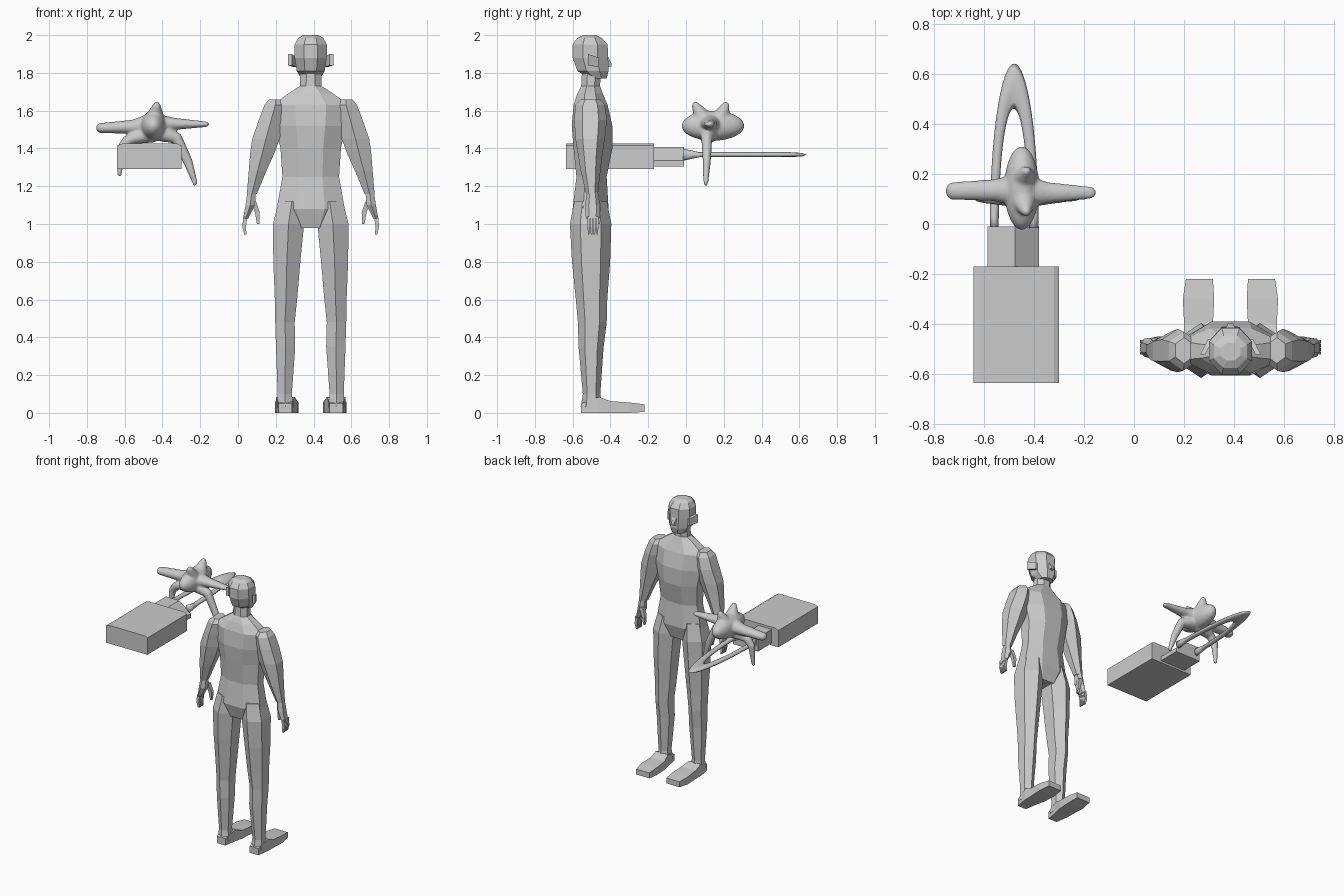
import bpy, bmesh
from math import sin, cos, pi
from mathutils import Vector, Matrix

CX = 0.385   # centre line of the standing figure


def skin(name, rings, smooth=False):
    """Bridge a list of equal-length point rings and cap both ends."""
    bm = bmesh.new()
    rows = [[bm.verts.new(p) for p in r] for r in rings]
    n = len(rows[0])
    for a, b in zip(rows, rows[1:]):
        for i in range(n):
            j = (i + 1) % n
            bm.faces.new((a[i], a[j], b[j], b[i]))
    bm.faces.new(rows[0])
    bm.faces.new(rows[-1])
    bmesh.ops.recalc_face_normals(bm, faces=bm.faces)
    me = bpy.data.meshes.new(name)
    bm.to_mesh(me)
    bm.free()
    ob = bpy.data.objects.new(name, me)
    bpy.context.collection.objects.link(ob)
    if smooth:
        me.shade_smooth()
    return ob


def loft(name, sections, side=1, n=8):
    """Faceted vertical loft; section = z, x0, x1, y0, y1 (x from centre line)."""
    rings = []
    k = 1 / cos(pi / n)
    for z, x0, x1, y0, y1 in sections:
        ring = []
        for i in range(n):
            a = (i + 0.5) * 2 * pi / n
            x = (x0 + x1) / 2 + (x1 - x0) / 2 * k * cos(a)
            y = (y0 + y1) / 2 + (y1 - y0) / 2 * k * sin(a)
            ring.append((CX + side * x, y, z))
        rings.append(ring)
    return skin(name, rings)


def along_y(name, sections, side=1):
    """Four-sided loft along y; section = y, x0, x1, z0, z1."""
    return skin(name, [[(CX + side * x, y, z) for x, z in
                        ((x0, z0), (x1, z0), (x1, z1), (x0, z1))]
                       for y, x0, x1, z0, z1 in sections])


def extrude_y(name, profile, y0, y1):
    return skin(name, [[(x, y, z) for x, z in profile] for y in (y0, y1)])


# Figure: torso, neck and head
loft("torso", [(z, -r, r, y0, y1) for z, r, y0, y1 in (
    (0.98, 0.11, -0.57, -0.44), (1.08, 0.18, -0.60, -0.41),
    (1.25, 0.15, -0.58, -0.42), (1.40, 0.16, -0.595, -0.39),
    (1.52, 0.185, -0.605, -0.39), (1.63, 0.20, -0.595, -0.415),
    (1.69, 0.12, -0.575, -0.44), (1.73, 0.058, -0.555, -0.455),
    (1.82, 0.055, -0.55, -0.45))])
loft("head", [(z, -r, r, y0, y1) for z, r, y0, y1 in (
    (1.77, 0.05, -0.51, -0.42), (1.81, 0.074, -0.575, -0.41),
    (1.88, 0.085, -0.60, -0.412), (1.95, 0.085, -0.60, -0.415),
    (1.985, 0.066, -0.575, -0.445), (2.0, 0.04, -0.545, -0.475))])
along_y("nose", [(-0.42, -0.02, 0.02, 1.83, 1.90),
                 (-0.395, -0.01, 0.01, 1.835, 1.85)])

# Figure: mirrored limbs
for s, tag in ((-1, "left"), (1, "right")):
    along_y(tag + "_ear", [(-0.52, 0.10, 0.12, 1.84, 1.90),
                           (-0.46, 0.07, 0.09, 1.83, 1.88)], s)
    loft(tag + "_arm", [
        (1.66, 0.15, 0.22, -0.55, -0.46), (1.63, 0.13, 0.245, -0.575, -0.44),
        (1.55, 0.145, 0.275, -0.58, -0.43), (1.45, 0.165, 0.31, -0.575, -0.44),
        (1.38, 0.19, 0.32, -0.565, -0.45), (1.28, 0.235, 0.328, -0.55, -0.46),
        (1.16, 0.285, 0.338, -0.525, -0.47)], s, 6)
    loft(tag + "_palm", [
        (1.17, 0.29, 0.335, -0.52, -0.47), (1.10, 0.295, 0.345, -0.53, -0.46),
        (1.03, 0.33, 0.358, -0.525, -0.462)], s, 6)
    for i in range(4):
        y = -0.521 + i * 0.015
        loft(f"{tag}_finger_{i + 1}", [
            (1.04, 0.335, 0.357, y, y + 0.013),
            (0.985, 0.343, 0.362, y, y + 0.012),
            (0.945, 0.34, 0.352, y + 0.002, y + 0.01)], s, 4)
    loft(tag + "_thumb", [
        (1.12, 0.29, 0.32, -0.485, -0.455), (1.06, 0.27, 0.295, -0.475, -0.45),
        (1.0, 0.272, 0.285, -0.47, -0.455)], s, 4)
    loft(tag + "_leg", [
        (1.12, 0.03, 0.17, -0.58, -0.43), (1.00, 0.035, 0.20, -0.60, -0.41),
        (0.80, 0.055, 0.198, -0.59, -0.415), (0.60, 0.072, 0.19, -0.572, -0.428),
        (0.48, 0.085, 0.188, -0.562, -0.43), (0.35, 0.082, 0.184, -0.56, -0.445),
        (0.10, 0.10, 0.175, -0.54, -0.46), (0.03, 0.09, 0.178, -0.55, -0.45)], s, 6)
    along_y(tag + "_foot", [
        (-0.555, 0.10, 0.17, 0, 0.05), (-0.46, 0.085, 0.185, 0, 0.085),
        (-0.40, 0.07, 0.185, 0, 0.062), (-0.30, 0.065, 0.19, 0, 0.055),
        (-0.22, 0.07, 0.178, 0.005, 0.045)], s)

# Floating box with a lip on its upper long edges
extrude_y("box", [(-0.64, 1.29), (-0.30, 1.29), (-0.30, 1.415),
                  (-0.32, 1.425), (-0.615, 1.425), (-0.64, 1.415)], -0.635, -0.17)
# Connector block with one sloping side
extrude_y("connector", [(-0.585, 1.305), (-0.38, 1.305), (-0.38, 1.335),
                        (-0.475, 1.408), (-0.585, 1.408)], -0.17, -0.01)

# Flat hoop reaching back from the connector
hoop = []
for i in range(41):
    t = pi * i / 40
    outer = Vector((-0.478 + 0.097 * cos(t), -0.015 + 0.655 * sin(t), 1.367))
    inner = Vector((-0.48 + 0.06 * cos(t), -0.015 + 0.475 * sin(t), 1.367))
    mid, half = (outer + inner) / 2, (outer - inner) / 2
    h = 0.013 + 0.018 * max(0, 1 - (mid.y + 0.01) / 0.08)
    hoop.append([mid + half * cos(a) + Vector((0, 0, h * sin(a)))
                 for a in (k * pi / 4 for k in range(8))])
skin("hoop", hoop, True)

# Smooth winged creature: chains of ellipsoids fused into one skin
bm = bmesh.new()


def blob(c, r):
    m = Matrix.Translation(c) @ Matrix.Diagonal((*r, 1))
    bmesh.ops.create_icosphere(bm, subdivisions=3, radius=1, matrix=m)


def chain(points, steps=9):
    """points = (x, y, z, rx, ry, rz), linearly filled in between."""
    for a, b in zip(points, points[1:]):
        for i in range(steps + 1):
            v = [p + (q - p) * i / steps for p, q in zip(a, b)]
            blob(v[:3], v[3:])


blob((-0.448, 0.143, 1.52), (0.07, 0.168, 0.08))
# wings
chain([(-0.46, 0.135, 1.53, .06, .065, .055), (-0.55, 0.135, 1.515, .04, .045, .038),
       (-0.72, 0.132, 1.508, .032, .036, .028)])
chain([(-0.44, 0.13, 1.53, .06, .065, .055), (-0.35, 0.125, 1.53, .04, .043, .034),
       (-0.18, 0.125, 1.528, .03, .026, .016)])
# horns
for y0, y1 in ((0.09, 0.05), (0.185, 0.21)):
    chain([(-0.44, y0, 1.56, .05, .045, .05), (-0.43, y1, 1.625, .02, .02, .024)])
# legs
chain([(-0.46, 0.12, 1.48, .05, .055, .05), (-0.58, 0.11, 1.445, .035, .03, .024),
       (-0.615, 0.11, 1.40, .025, .024, .025), (-0.627, 0.105, 1.27, .014, .014, .02)])
chain([(-0.43, 0.12, 1.49, .05, .055, .05), (-0.325, 0.11, 1.455, .03, .03, .03),
       (-0.265, 0.11, 1.33, .026, .022, .026), (-0.228, 0.105, 1.222, .014, .014, .022)])
me = bpy.data.meshes.new("winged_creature")
bm.to_mesh(me)
bm.free()
creature = bpy.data.objects.new("winged_creature", me)
bpy.context.collection.objects.link(creature)
rm = creature.modifiers.new("fuse", 'REMESH')
rm.mode = 'VOXEL'
rm.voxel_size = 0.007
rm.use_smooth_shade = True
sm = creature.modifiers.new("soften", 'SMOOTH')
sm.factor = 0.5
sm.iterations = 8
